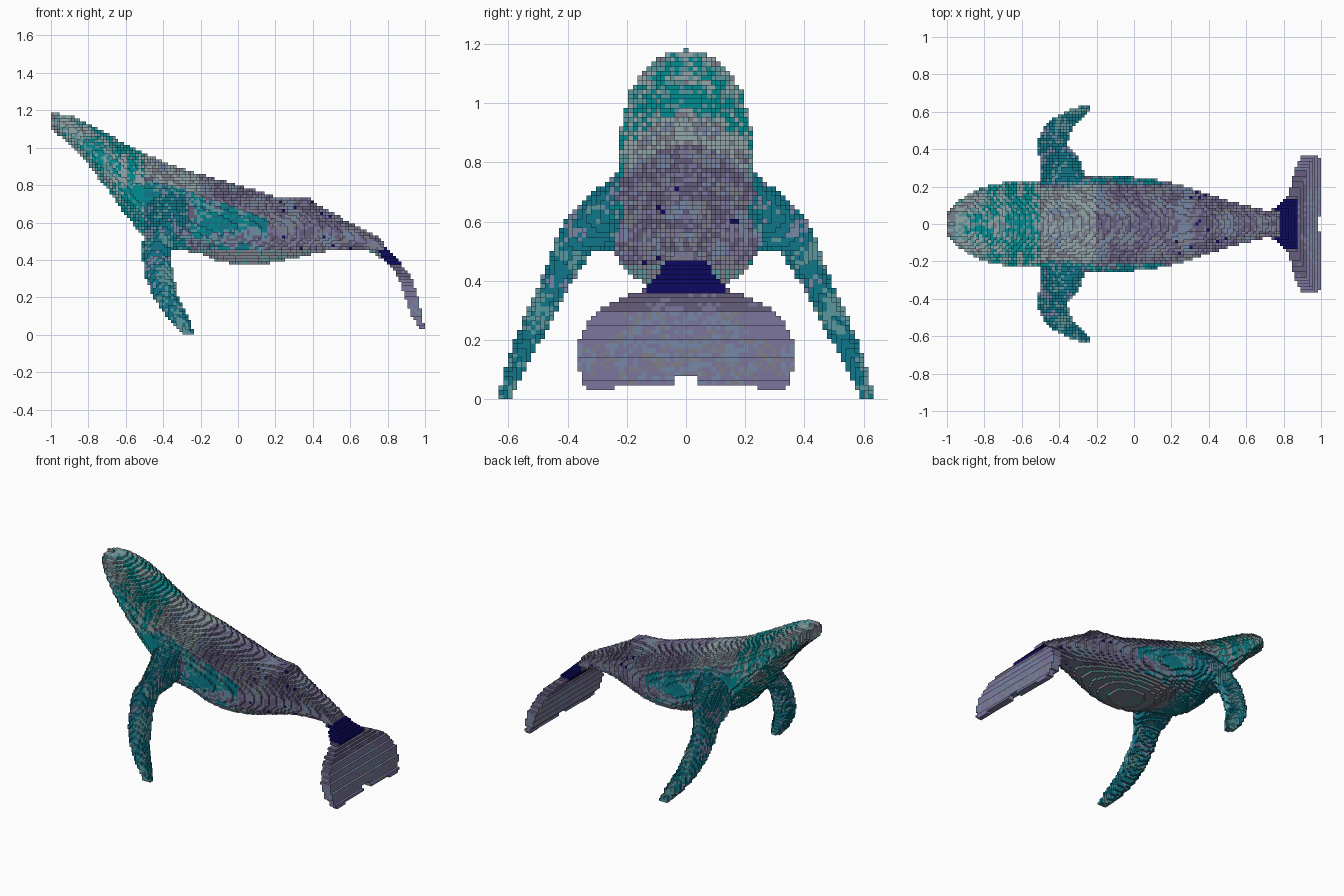
import bpy, bmesh, random
from mathutils import Vector, noise

if "Cube" in bpy.data.objects:
    bpy.data.objects.remove(bpy.data.objects["Cube"])

random.seed(4)
S = 1 / 64  # cube size

# body sections: x, top z, bottom z, half width, height share of the widest point
BODY = [
    (-1.00, 1.18, 1.10, .07, .5), (-.95, 1.18, 1.06, .115, .4), (-.90, 1.175, 1.01, .15, .35),
    (-.80, 1.13, .91, .20, .35), (-.70, 1.075, .78, .22, .4), (-.60, 1.02, .64, .22, .45),
    (-.50, .97, .52, .225, .48), (-.40, .925, .46, .24, .5), (-.30, .89, .45, .25, .5),
    (-.22, .865, .44, .255, .5), (-.10, .83, .39, .255, .48), (0, .80, .375, .25, .47),
    (.10, .77, .375, .24, .47), (.20, .74, .385, .22, .48), (.30, .73, .41, .195, .47),
    (.38, .735, .425, .165, .45), (.43, .69, .44, .15, .48), (.50, .655, .45, .125, .5),
    (.60, .60, .455, .10, .5), (.70, .55, .45, .075, .5), (.78, .50, .40, .07, .5)]
# flipper sections: z, min x, max x, inner y, outer y
FLIPPER = [
    (0, -.29, -.23, .595, .635), (.10, -.385, -.27, .545, .61), (.20, -.45, -.32, .49, .58),
    (.30, -.49, -.34, .44, .535), (.40, -.51, -.36, .385, .49), (.49, -.51, -.35, .325, .455),
    (.52, -.50, -.32, .20, .445), (.60, -.49, -.27, .05, .405), (.70, -.49, -.24, 0, .315),
    (.78, -.47, -.22, 0, .20)]
# tail sections: z, min x, max x, half width
TAIL = [
    (.03, .97, 1.0, .35), (.10, .93, .985, .36), (.20, .895, .96, .36), (.25, .88, .945, .34),
    (.30, .86, .93, .30), (.35, .83, .895, .20), (.37, .81, .88, .145), (.39, .79, .865, .12),
    (.43, .76, .83, .09), (.47, .71, .79, .06)]


def section(table, t):
    """Interpolate a section table, None outside its range."""
    for a, b in zip(table, table[1:]):
        if a[0] <= t <= b[0]:
            f = (t - a[0]) / (b[0] - a[0])
            return [p + (q - p) * f for p, q in zip(a[1:], b[1:])]
    return None


def part_at(x, y, z):
    ay = abs(y)
    s = section(BODY, x)
    if s:
        # rounded back, fuller belly behind the throat
        top, bottom, half, share = s
        mid = bottom + (top - bottom) * share
        v = (z - mid) / (top - mid if z > mid else mid - bottom)
        e = 2.1 if x < -.5 else 1.9 if z > mid else 2.5
        if abs(v) ** e + (ay / half) ** e <= 1:
            return "body"
    s = section(FLIPPER, z)
    if s:
        x0, x1, y0, y1 = s
        u, v = (2 * x - x0 - x1) / (x1 - x0), (2 * ay - y0 - y1) / (y1 - y0)
        if u * u + v * v <= 1.05:
            return "left_flipper" if y > 0 else "right_flipper"
    s = section(TAIL, z)
    if s:
        # trailing edge is notched in the middle
        edge = .085 if ay < .045 else .05 if ay < .25 or ay > .33 else .035
        if s[0] <= x <= s[1] and ay <= s[2] and z > edge:
            return "tail_stem" if z > .36 and ay < .13 else "tail_fluke"
    return None


# colour patches
PALETTE = {
    "teal": (0, .27, .29), "deep_teal": (.005, .18, .25), "pale": (.29, .38, .40),
    "sea": (.10, .31, .34), "blue": (.18, .25, .38), "slate": (.13, .11, .20),
    "lavender": (.20, .18, .34), "grey": (.21, .21, .26), "navy": (.004, .003, .12)}
MATS = []
for label, rgb in PALETTE.items():
    m = bpy.data.materials.new(label)
    m.diffuse_color = (*rgb, 1)
    m.use_nodes = True
    m.node_tree.nodes["Principled BSDF"].inputs["Base Color"].default_value = m.diffuse_color
    MATS.append(m)
INDEX = {label: i for i, label in enumerate(PALETTE)}


def colour(part, x, y, z):
    n = noise.noise(Vector((x * 9, abs(y) * 9, z * 9))) + random.uniform(-.35, .35)

    def pick(*names):
        k = int((n + .6) / 1.2 * len(names))
        return names[max(0, min(len(names) - 1, k))]
    if "flipper" in part:
        return pick("sea", "deep_teal", "deep_teal", "deep_teal", "blue")
    if part == "tail_stem":
        return pick("navy", "navy", "navy", "navy", "slate")
    if part == "tail_fluke":
        if z > .29:
            return pick("slate", "slate", "lavender")
        return pick("lavender", "lavender", "grey", "blue", "lavender")
    if abs(x + .61) < .009 and .80 < z < .97 and abs(y) > .15:
        return "pale"  # pale streak by the eye
    if x < -.68:
        return pick("teal", "sea", "pale", "sea", "pale", "grey")
    if x < -.5:
        return pick("teal", "teal", "sea", "teal", "pale")
    if z < .45:
        return pick("grey", "grey", "sea", "grey")  # grey belly
    low = z < .85 - (x + .5) * .35
    if x < -.2 and not low:
        return pick("blue", "pale", "grey", "pale")
    if x < .15 and low:
        return pick("deep_teal", "teal", "deep_teal", "sea", "blue", "slate")
    if x > .2 and random.random() < .015:
        return "navy"
    return pick("slate", "lavender", "slate", "grey", "blue")


# fill the grid with cubes
cells = {}
for i in range(128):
    for j in range(-41, 42):
        for k in range(77):
            p = part_at(-1 + (i + .5) * S, j * S, (k + .5) * S)
            if p:
                cells[i, j, k] = p

# cube faces: direction and corner offsets, wound outward
FACES = []
for axis in range(3):
    for side in (0, 1):
        d = [0, 0, 0]
        d[axis] = 2 * side - 1
        ring = [(0, 0), (1, 0), (1, 1), (0, 1)]
        corners = []
        for a, b in (ring if side else ring[::-1]):
            c = [0, 0, 0]
            c[axis], c[(axis + 1) % 3], c[(axis + 2) % 3] = side, a, b
            corners.append(c)
        FACES.append((d, corners))

# one object per part, keeping only the outer cube faces
for part in ("body", "left_flipper", "right_flipper", "tail_stem", "tail_fluke"):
    bm = bmesh.new()
    verts = {}

    def vert(key):
        if key not in verts:
            i, j, k = key
            verts[key] = bm.verts.new((-1 + i * S, (j - .5) * S, k * S))
        return verts[key]

    for (i, j, k), owner in cells.items():
        if owner != part:
            continue
        mat = INDEX[colour(part, -1 + (i + .5) * S, j * S, (k + .5) * S)]
        for d, corners in FACES:
            if (i + d[0], j + d[1], k + d[2]) not in cells:
                f = bm.faces.new([vert((i + a, j + b, k + c)) for a, b, c in corners])
                f.material_index = mat
    mesh = bpy.data.meshes.new(part)
    bm.to_mesh(mesh)
    bm.free()
    for m in MATS:
        mesh.materials.append(m)
    bpy.context.collection.objects.link(bpy.data.objects.new(part, mesh))
